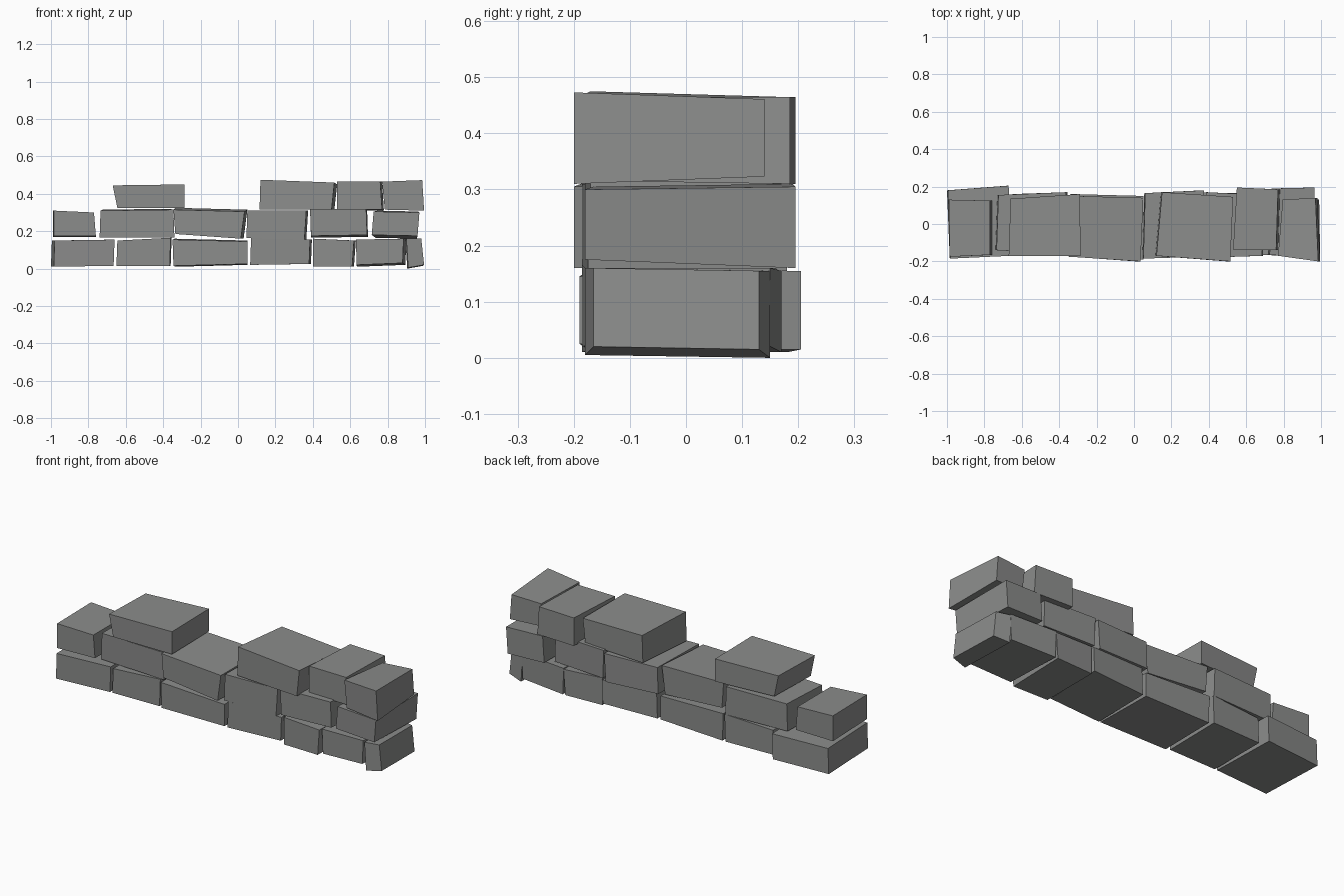
import bpy

stone = bpy.data.materials.new("grey_stone")
stone.diffuse_color = (0.26, 0.265, 0.26, 1)

# Each block: front outline x,z (top left, top right, bottom right, bottom left),
# depth y (front left, front right, back left, back right),
# back shift (left x, right x, top z, bottom z)
bottom_course = [
    ((-.98, .15, -.66, .155, -.665, .015, -.985, .01), (-.185, -.17, .18, .205), (-.015, -.01, .00, .00)),
    ((-.645, .15, -.36, .165, -.365, .015, -.65, .015), (-.17, -.165, .16, .17), (.00, .005, .00, .00)),
    ((-.35, .155, .05, .145, .05, .025, -.345, .015), (-.175, -.19, .16, .15), (.01, .00, .005, -.005)),
    ((.07, .165, .385, .155, .38, .025, .065, .02), (-.185, -.17, .15, .17), (.005, .01, .00, .00)),
    ((.40, .16, .62, .15, .61, .01, .40, .01), (-.17, -.175, .16, .17), (.00, .01, .00, .00)),
    ((.63, .155, .885, .16, .88, .03, .635, .02), (-.165, -.17, .17, .15), (.00, .015, .00, -.01)),
    ((.90, .16, .98, .16, .995, .02, .91, .005), (-.18, -.165, .15, .13), (-.005, -.005, -.005, -.005)),
]
middle_course = [
    ((-.985, .31, -.77, .30, -.76, .175, -.985, .175), (-.175, -.165, .13, .125), (-.005, .00, .00, -.005)),
    ((-.735, .31, -.345, .315, -.34, .165, -.74, .165), (-.14, -.16, .155, .17), (.01, -.02, .005, .00)),
    ((-.345, .315, .035, .305, .015, .16, -.335, .185), (-.175, -.20, .15, .14), (.01, .015, .01, .00)),
    ((.05, .31, .365, .31, .355, .155, .045, .165), (-.185, -.175, .165, .18), (.01, .01, .00, .00)),
    ((.385, .32, .685, .32, .69, .18, .39, .175), (-.18, -.17, .17, .155), (.00, .005, .00, -.01)),
    ((.725, .305, .97, .30, .96, .175, .715, .18), (-.165, -.18, .19, .195), (.02, -.005, .005, -.015)),
]
top_course = [
    ((-.67, .445, -.285, .45, -.285, .325, -.645, .325), (-.17, -.17, .135, .16), (.01, -.005, .00, .00)),
    ((.12, .475, .515, .46, .50, .315, .115, .315), (-.17, -.20, .17, .145), (.03, .015, -.01, .00)),
    ((.53, .465, .76, .465, .77, .315, .53, .315), (-.135, -.14, .195, .185), (.02, .01, .00, -.005)),
    ((.77, .465, .985, .473, .995, .31, .785, .315), (-.17, -.20, .13, .14), (.025, -.015, -.012, .013)),
]


def block(name, outline, depth, shift):
    tlx, tlz, trx, trz, brx, brz, blx, blz = outline
    fl, fr, kl, kr = depth
    sl, sr, st, sb = shift
    verts = [(blx, fl, blz), (brx, fr, brz), (trx, fr, trz), (tlx, fl, tlz),
             (blx + sl, kl, blz + sb), (brx + sr, kr, brz + sb),
             (trx + sr, kr, trz + st), (tlx + sl, kl, tlz + st)]
    faces = [(0, 1, 2, 3), (5, 4, 7, 6), (4, 0, 3, 7),
             (1, 5, 6, 2), (3, 2, 6, 7), (4, 5, 1, 0)]
    mesh = bpy.data.meshes.new(name)
    mesh.from_pydata(verts, [], faces)
    mesh.materials.append(stone)
    bpy.context.collection.objects.link(bpy.data.objects.new(name, mesh))


# Three stacked courses of rough stone
for course, rows in (("bottom", bottom_course), ("middle", middle_course), ("top", top_course)):
    for i, row in enumerate(rows, 1):
        block(f"{course}_stone_{i}", *row)
